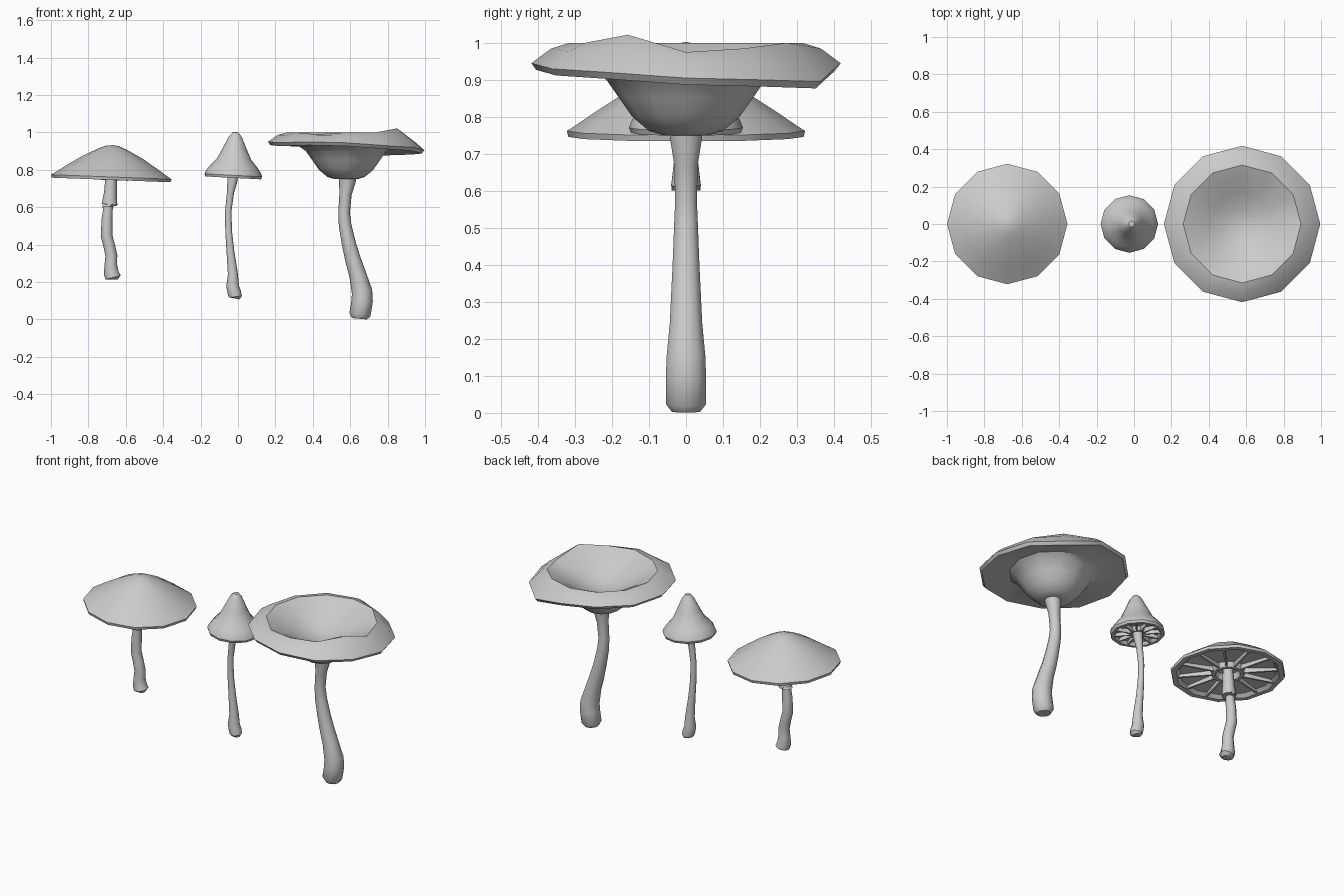
import bpy, bmesh, math
from mathutils import Vector, Matrix

if "Cube" in bpy.data.objects:
    bpy.data.objects.remove(bpy.data.objects["Cube"])


def finish(name, bm, angle=35):
    bmesh.ops.recalc_face_normals(bm, faces=bm.faces)
    me = bpy.data.meshes.new(name)
    bm.to_mesh(me)
    bm.free()
    ob = bpy.data.objects.new(name, me)
    bpy.context.collection.objects.link(ob)
    bpy.ops.object.select_all(action='DESELECT')
    bpy.context.view_layer.objects.active = ob
    ob.select_set(True)
    bpy.ops.object.shade_smooth_by_angle(angle=math.radians(angle))
    return ob


def loft(name, rings, angle=35):
    """Skin a list of vertex rings; single points close the ends as fans."""
    bm = bmesh.new()
    loops = [[bm.verts.new(p) for p in r] for r in rings]
    for a, b in zip(loops, loops[1:]):
        n = max(len(a), len(b))
        for i in range(n):
            j = (i + 1) % n
            if len(a) == 1:
                bm.faces.new((a[0], b[i], b[j]))
            elif len(b) == 1:
                bm.faces.new((a[i], a[j], b[0]))
            else:
                bm.faces.new((a[i], a[j], b[j], b[i]))
    for end in (loops[0], loops[-1]):
        if len(end) > 1:
            bm.faces.new(end)
    return finish(name, bm, angle)


def cap(name, cx, profile, pivot_z=0.75, tilt=0, n=12):
    """Lathe a cap; a height may be a list with one value per side."""
    m = (Matrix.Translation((cx, 0, pivot_z)) @ Matrix.Rotation(math.radians(tilt), 4, 'Y')
         @ Matrix.Translation((0, 0, -pivot_z)))
    rings = []
    for r, z in profile:
        if r == 0:
            rings.append([m @ Vector((0, 0, z))])
            continue
        ring = []
        for i in range(n):
            a = math.tau * i / n
            h = z[i] if isinstance(z, list) else z
            ring.append(m @ Vector((r * math.cos(a), r * math.sin(a), h)))
        rings.append(ring)
    loft(name, rings)
    return m


def stem(name, path, n=10):
    """Tube through (x, z, radius) stations, rings square to the path."""
    rings = []
    for i, (x, z, r) in enumerate(path):
        x0, z0, _ = path[max(i - 1, 0)]
        x1, z1, _ = path[min(i + 1, len(path) - 1)]
        t = Vector((x1 - x0, 0, z1 - z0)).normalized()
        side = Vector((t.z, 0, -t.x))
        rings.append([Vector((x, 0, z)) + side * r * math.cos(math.tau * k / n)
                      + Vector((0, r * math.sin(math.tau * k / n), 0)) for k in range(n)])
    loft(name, rings, 40)


def gills(name, m, r0, r1, z0, z1, thick, n=12):
    """Thin radial plates under a cap."""
    bm = bmesh.new()
    for i in range(n):
        rot = Matrix.Rotation(math.tau * (i + 0.5) / n, 4, 'Z')
        mat = (m @ rot @ Matrix.Translation(((r0 + r1) / 2, 0, (z0 + z1) / 2))
               @ Matrix.Diagonal((r1 - r0, thick, z1 - z0, 1)))
        bmesh.ops.create_cube(bm, size=1, matrix=mat)
    finish(name, bm)


# Left mushroom: broad domed cap, gills, ring on the stem
m = cap("broad_cap", -0.678, [
    (0, 0.932), (0.03, 0.929), (0.075, 0.912), (0.16, 0.868), (0.24, 0.817), (0.30, 0.776),
    (0.322, 0.762), (0.318, 0.746), (0.29, 0.746), (0.27, 0.765), (0.10, 0.775),
    (0.09, 0.745), (0.07, 0.745), (0.06, 0.78), (0, 0.78)], tilt=2.2)
gills("broad_cap_gills", m, 0.09, 0.28, 0.748, 0.78, 0.012)
stem("broad_stem", [(-0.668, 0.213, 0.025), (-0.668, 0.225, 0.042), (-0.678, 0.25, 0.04),
                    (-0.680, 0.30, 0.033), (-0.677, 0.34, 0.032), (-0.690, 0.40, 0.031),
                    (-0.703, 0.45, 0.031), (-0.700, 0.54, 0.029), (-0.693, 0.61, 0.024),
                    (-0.680, 0.72, 0.026), (-0.678, 0.79, 0.03)])
stem("broad_stem_ring", [(-0.688, 0.625, 0.026), (-0.688, 0.603, 0.041), (-0.687, 0.615, 0.042),
                         (-0.682, 0.68, 0.034), (-0.679, 0.75, 0.031)])

# Middle mushroom: small bell cap
m = cap("bell_cap", -0.026, [
    (0, 1.003), (0.016, 1.0), (0.035, 0.977), (0.066, 0.91), (0.092, 0.857), (0.125, 0.82),
    (0.147, 0.79), (0.154, 0.771), (0.149, 0.757), (0.132, 0.757), (0.12, 0.775),
    (0.055, 0.785), (0.045, 0.76), (0.035, 0.76), (0.03, 0.79), (0, 0.79)], tilt=3)
gills("bell_cap_gills", m, 0.045, 0.128, 0.757, 0.79, 0.008)
stem("bell_stem", [(-0.016, 0.112, 0.025), (-0.014, 0.122, 0.035), (-0.020, 0.145, 0.036),
                   (-0.029, 0.18, 0.034), (-0.027, 0.24, 0.027), (-0.040, 0.36, 0.021),
                   (-0.050, 0.47, 0.018), (-0.052, 0.58, 0.017), (-0.040, 0.68, 0.019),
                   (-0.030, 0.74, 0.027), (-0.026, 0.79, 0.03)])

# Right mushroom: wavy funnel cap
lip = [.905, .90, .895, .945, .955, .95, .95, .945, .95, .945, .93, .92]
crest = [.975, .985, 1.0, 1.0, 1.0, 1.0, 1.0, 1.0, .99, 1.0, 1.0, 1.022]
cap("funnel_cap", 0.578, [
    (0, 0.865), (0.08, 0.88), (0.17, 0.92), (0.25, [z - 0.03 for z in crest]),
    (0.315, crest), (0.365, [(a + b) / 2 + 0.012 for a, b in zip(lip, crest)]),
    (0.418, lip), (0.405, [z - 0.018 for z in lip]),
    (0.25, 0.925), (0.215, 0.90), (0.18, 0.85), (0.145, 0.80), (0.10, 0.762),
    (0.06, 0.75), (0, 0.75)])
stem("funnel_stem", [(0.650, 0.004, 0.04), (0.652, 0.026, 0.057), (0.664, 0.10, 0.057),
                     (0.663, 0.15, 0.055), (0.640, 0.24, 0.046), (0.615, 0.32, 0.042),
                     (0.594, 0.40, 0.038), (0.573, 0.50, 0.034), (0.567, 0.57, 0.031),
                     (0.575, 0.67, 0.033), (0.585, 0.74, 0.045), (0.585, 0.79, 0.05)])
